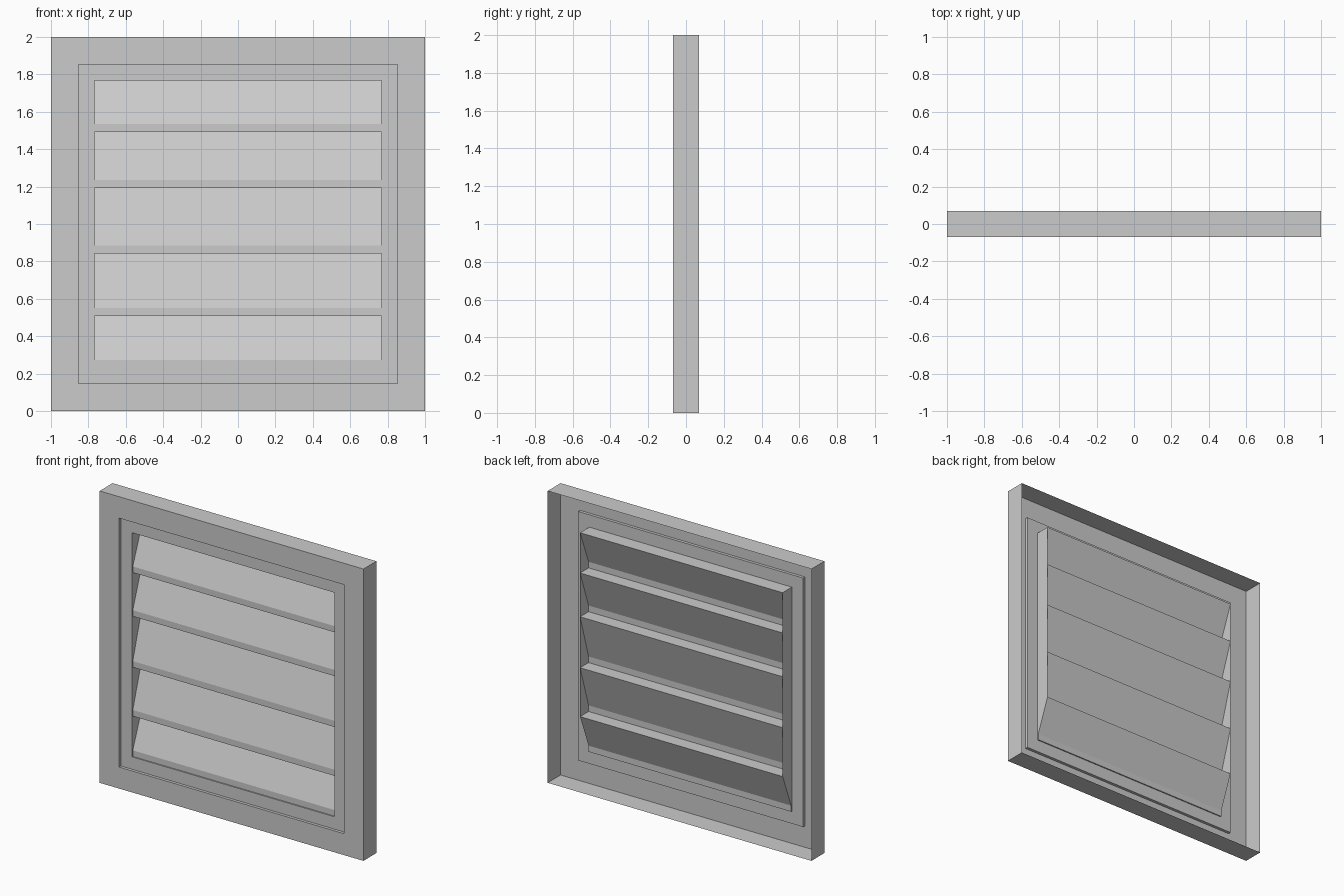
import bpy
import bmesh

if "Cube" in bpy.data.objects:
    bpy.data.objects.remove(bpy.data.objects["Cube"])

OPEN = 0.768                         # half size of the louver opening
PLATE_Y, BACK_Y, LIP_Y = -0.05, 0.05, -0.042


def finish(name, bm):
    mesh = bpy.data.meshes.new(name)
    bm.to_mesh(mesh)
    bm.free()
    obj = bpy.data.objects.new(name, mesh)
    bpy.context.collection.objects.link(obj)
    return obj


# Frame: thin stepped shell, open at the back, from (half size, y) square rings
bm = bmesh.new()
prev = None
for h, y in [(1, 0.07), (1, -0.07), (0.853, -0.07), (0.853, PLATE_Y), (OPEN, PLATE_Y)]:
    ring = [bm.verts.new((sx * h, y, 1 + sz * h))
            for sx, sz in ((-1, -1), (1, -1), (1, 1), (-1, 1))]
    if prev:
        for i in range(4):
            j = (i + 1) % 4
            bm.faces.new((prev[i], prev[j], ring[j], ring[i]))
    prev = ring
finish("frame_shell", bm)

# Louver slats: one folded sheet of slope, lip and floor, swept across x
top, bottom = 1 + OPEN, 1 - OPEN
profile = [(PLATE_Y, top), (BACK_Y, top)]
for z in (1.492, 1.192, 0.843, 0.508, bottom):
    profile += [(LIP_Y, z + 0.042), (LIP_Y, z), (BACK_Y, z)]
profile[-1] = (PLATE_Y, bottom)      # last floor returns to the frame

bm = bmesh.new()
left = [bm.verts.new((-OPEN, y, z)) for y, z in profile]
right = [bm.verts.new((OPEN, y, z)) for y, z in profile]
for i in range(len(profile) - 1):
    bm.faces.new((left[i], left[i + 1], right[i + 1], right[i]))
finish("louver_slats", bm)

# End walls closing the slats at both sides
bm = bmesh.new()
wall = [(PLATE_Y, top), (BACK_Y, top), (BACK_Y, 0.508),
        (LIP_Y, bottom + 0.042), (LIP_Y, bottom), (PLATE_Y, bottom)]
for s in (-1, 1):
    vs = [bm.verts.new((s * OPEN, y, z)) for y, z in wall]
    bm.faces.new(vs if s < 0 else vs[::-1])
bmesh.ops.reverse_faces(bm, faces=[f for f in bm.faces
                                   if f.normal.x * f.verts[0].co.x > 0])
finish("louver_end_walls", bm)
